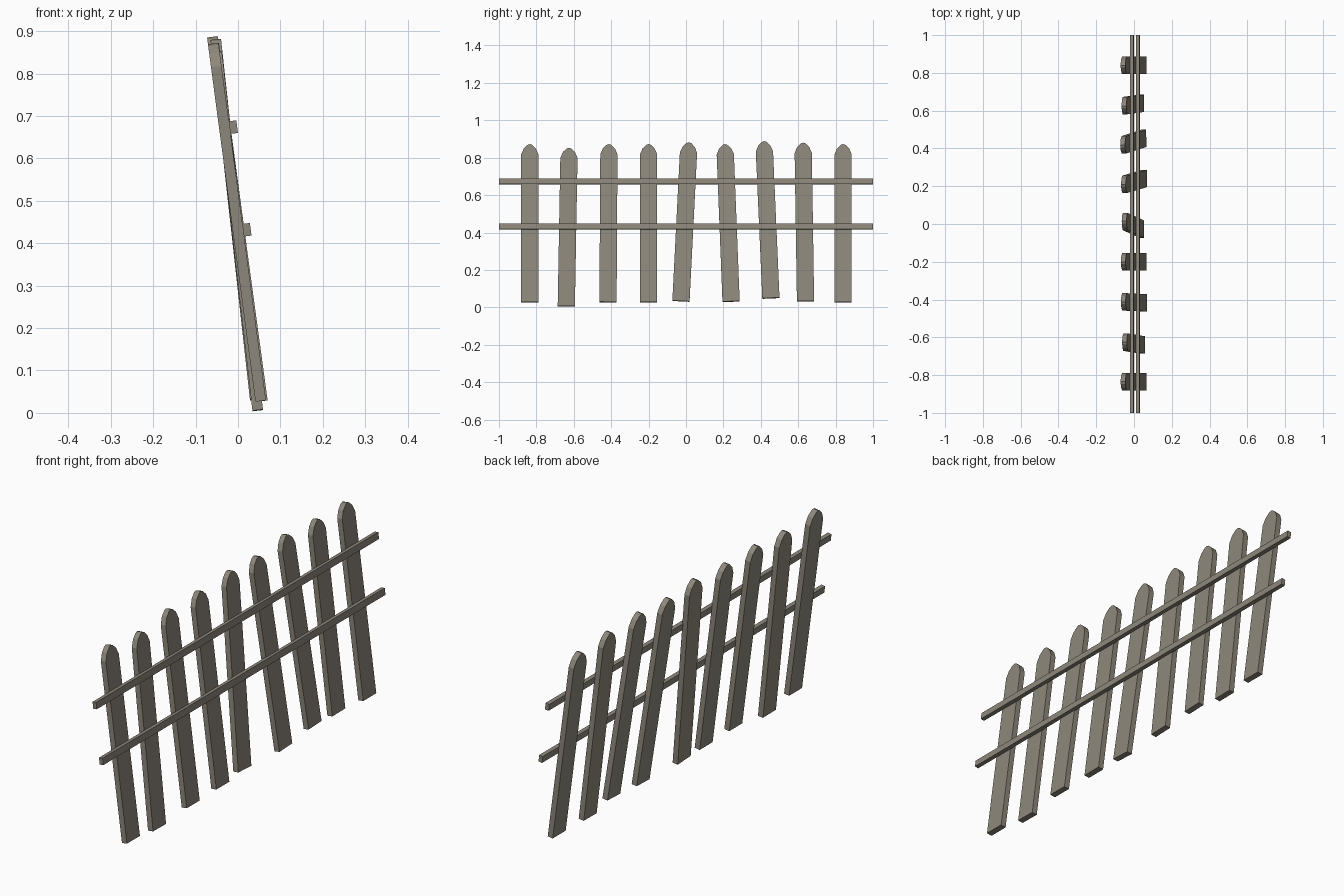
import bpy, bmesh, math
from mathutils import Vector

if "Cube" in bpy.data.objects:
    bpy.data.objects.remove(bpy.data.objects["Cube"])

wood = bpy.data.materials.new("weathered wood")
wood.diffuse_color = (0.27, 0.245, 0.2, 1)
wood.use_nodes = True
wood.node_tree.nodes["Principled BSDF"].inputs["Base Color"].default_value = wood.diffuse_color

T = 0.025      # picket thickness
HW = 0.046     # picket half width


def finish(bm, name):
    bmesh.ops.recalc_face_normals(bm, faces=bm.faces)
    me = bpy.data.meshes.new(name)
    bm.to_mesh(me)
    bm.free()
    me.materials.append(wood)
    ob = bpy.data.objects.new(name, me)
    bpy.context.collection.objects.link(ob)
    return ob


def picket(name, yb, zb, yt, zt, xr, xl):
    # foot and tip of the centre line, on the leaning plane
    foot = Vector((xr - T / 2, yb, zb + 0.001))
    tip = Vector((xl + T / 2, yt, zt - 0.001))
    v = (tip - foot).normalized()
    u = (Vector((0, 1, 0)) - v * v.y).normalized()
    n = u.cross(v)
    h = (tip - foot).length
    right = [(HW, 0), (HW, h - 0.055), (0.032, h - 0.023), (0.012, h - 0.004)]
    outline = right + [(0, h)] + [(-a, b) for a, b in reversed(right)]
    bm = bmesh.new()
    face = bm.faces.new([bm.verts.new(foot + u * a + v * b - n * T / 2) for a, b in outline])
    ext = bmesh.ops.extrude_face_region(bm, geom=[face])
    bmesh.ops.translate(bm, vec=n * T, verts=[g for g in ext["geom"] if isinstance(g, bmesh.types.BMVert)])
    finish(bm, name)


# Pickets: foot y, foot z, tip y, tip z, foot outer x, tip outer x
pickets = [
    (-0.835, 0.027, -0.835, 0.872, 0.066, -0.071),
    (-0.640, 0.005, -0.625, 0.853, 0.059, -0.063),
    (-0.417, 0.027, -0.412, 0.872, 0.070, -0.070),
    (-0.200, 0.027, -0.200, 0.872, 0.065, -0.070),
    (-0.027, 0.032, 0.016, 0.882, 0.053, -0.065),
    (0.241, 0.030, 0.208, 0.872, 0.069, -0.069),
    (0.454, 0.048, 0.417, 0.888, 0.065, -0.073),
    (0.639, 0.032, 0.626, 0.880, 0.053, -0.066),
    (0.840, 0.027, 0.840, 0.872, 0.066, -0.071),
]
for i, p in enumerate(pickets):
    picket(f"picket_{i + 1}", *p)

# Two rails across the back, leaning with the pickets
for name, x, z in (("upper_rail", -0.011, 0.674), ("lower_rail", 0.021, 0.432)):
    bm = bmesh.new()
    bmesh.ops.create_cube(bm, size=1)
    bmesh.ops.scale(bm, vec=(0.018, 2.0, 0.03), verts=bm.verts)
    rail = finish(bm, name)
    rail.location = (x, 0, z)
    rail.rotation_euler = (0, math.radians(-7.2), 0)
